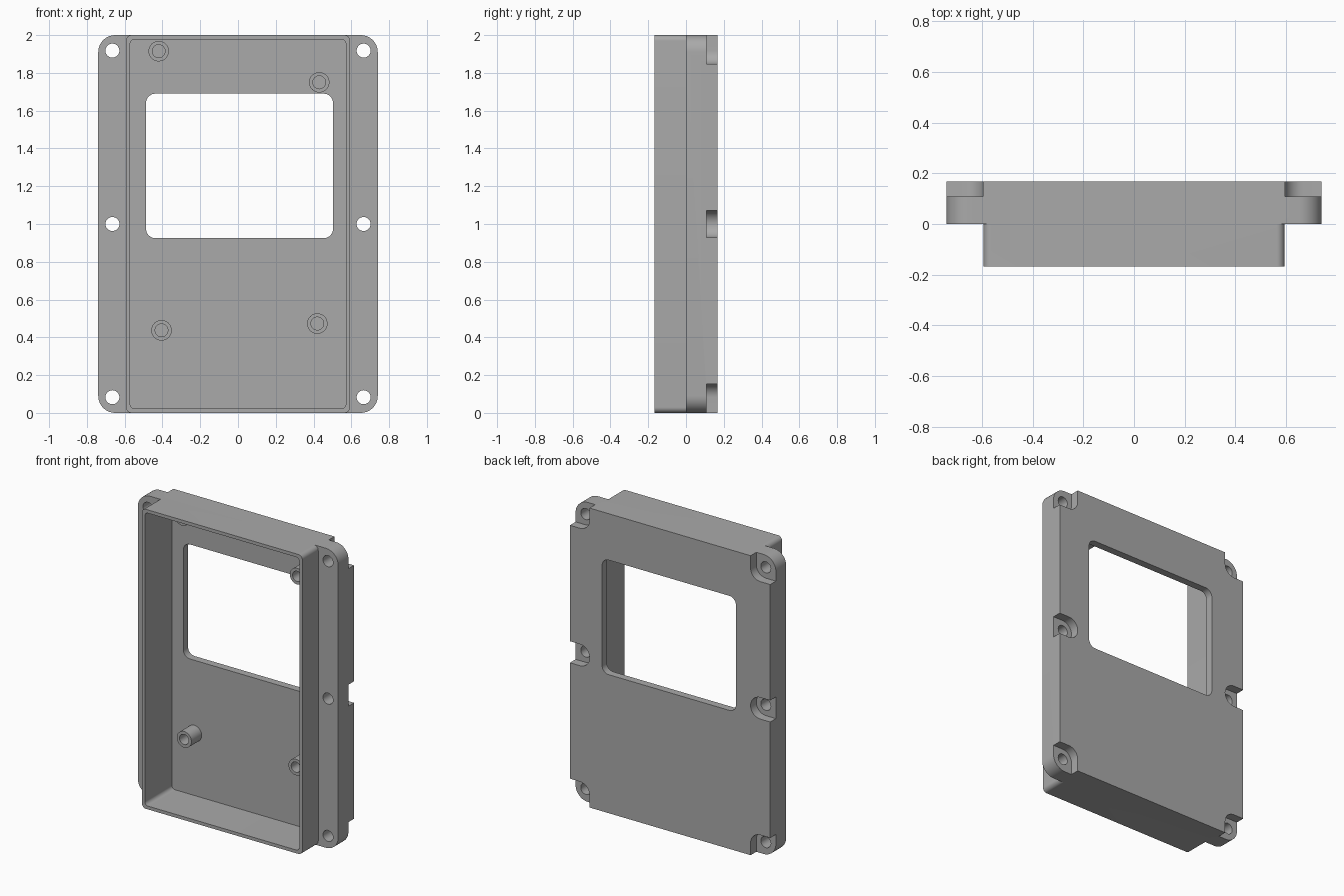
import bpy, bmesh, math

if "Cube" in bpy.data.objects:
    bpy.data.objects.remove(bpy.data.objects["Cube"], do_unlink=True)

grey = bpy.data.materials.new("plain grey")
grey.use_nodes = True
grey.diffuse_color = (0.4, 0.4, 0.4, 1)
grey.node_tree.nodes["Principled BSDF"].inputs["Base Color"].default_value = (0.4, 0.4, 0.4, 1)

HALF = 0.168          # half of the total depth
FLOOR = 0.118         # inner face of the back panel
RECESS = 0.108        # seat of the screw recesses
HOLE_X = 0.665


def slab(name, x0, x1, z0, z1, y0, y1, radius, steps=10):
    """Rounded rectangle in the xz plane, extruded along y."""
    centres = [(x1 - radius, z1 - radius), (x0 + radius, z1 - radius),
               (x0 + radius, z0 + radius), (x1 - radius, z0 + radius)]
    bm = bmesh.new()
    ring = []
    for quarter, (cx, cz) in enumerate(centres):
        for i in range(steps + 1):
            a = (quarter + i / steps) * math.pi / 2
            ring.append(bm.verts.new((cx + radius * math.cos(a), y0, cz + radius * math.sin(a))))
    bmesh.ops.remove_doubles(bm, verts=ring, dist=1e-5)
    face = bm.faces.new([v for v in ring if v.is_valid])
    moved = bmesh.ops.extrude_face_region(bm, geom=[face])["geom"]
    bmesh.ops.translate(bm, vec=(0, y1 - y0, 0),
                        verts=[g for g in moved if isinstance(g, bmesh.types.BMVert)])
    bmesh.ops.recalc_face_normals(bm, faces=bm.faces)
    mesh = bpy.data.meshes.new(name)
    bm.to_mesh(mesh)
    bm.free()
    mesh.materials.append(grey)
    obj = bpy.data.objects.new(name, mesh)
    bpy.context.collection.objects.link(obj)
    return obj


def rod(name, x, z, r, y0, y1):
    return slab(name, x - r, x + r, z - r, z + r, y0, y1, r)


def combine(target, other, operation):
    """Boolean that bakes the result and removes the helper."""
    other.hide_render = True
    bpy.context.view_layer.objects.active = target
    mod = target.modifiers.new(operation, "BOOLEAN")
    mod.operation, mod.solver, mod.object = operation, "EXACT", other
    bpy.ops.object.modifier_apply(modifier=mod.name)
    bpy.data.objects.remove(other, do_unlink=True)


# Flanged back plate joined with the narrower front frame
housing = slab("housing", -0.74, 0.74, 0, 2, 0, HALF, 0.09)
combine(housing, slab("frame", -0.593, 0.593, 0, 2, -HALF, 0.06, 0.03), "UNION")

# Hollow interior and display window
combine(housing, slab("cavity", -0.571, 0.571, 0.022, 1.978, -0.3, FLOOR, 0.025), "DIFFERENCE")
combine(housing, slab("window", -0.487, 0.503, 0.925, 1.69, 0, 0.3, 0.05), "DIFFERENCE")

# Flange screw holes, each with a recess open to the outer edge at the back
for side in (-1, 1):
    for z, low, high in ((0.083, -0.3, 0.154), (1.0, 0.928, 1.072), (1.918, 1.846, 2.3)):
        x0, x1 = sorted((side * 0.595, side * 1.0))
        combine(housing, slab("recess", x0, x1, low, high, RECESS, 0.3, 0.0719), "DIFFERENCE")
        combine(housing, rod("hole", side * HOLE_X, z, 0.037, -0.1, 0.3), "DIFFERENCE")

# Hollow mounting posts rising from the back panel
posts = [(-0.42, 1.915), (0.43, 1.75), (-0.405, 0.437), (0.42, 0.473)]
for i, (x, z) in enumerate(posts):
    post = rod("mounting_post_%d" % (i + 1), x, z, 0.054, 0.01, FLOOR + 0.005)
    combine(post, rod("bore", x, z, 0.034, -0.1, FLOOR), "DIFFERENCE")
    combine(housing, post, "UNION")

# Smooth curved walls while keeping hard edges
bpy.ops.object.select_all(action="DESELECT")
housing.select_set(True)
bpy.context.view_layer.objects.active = housing
bpy.ops.object.shade_smooth_by_angle(angle=math.radians(30))
